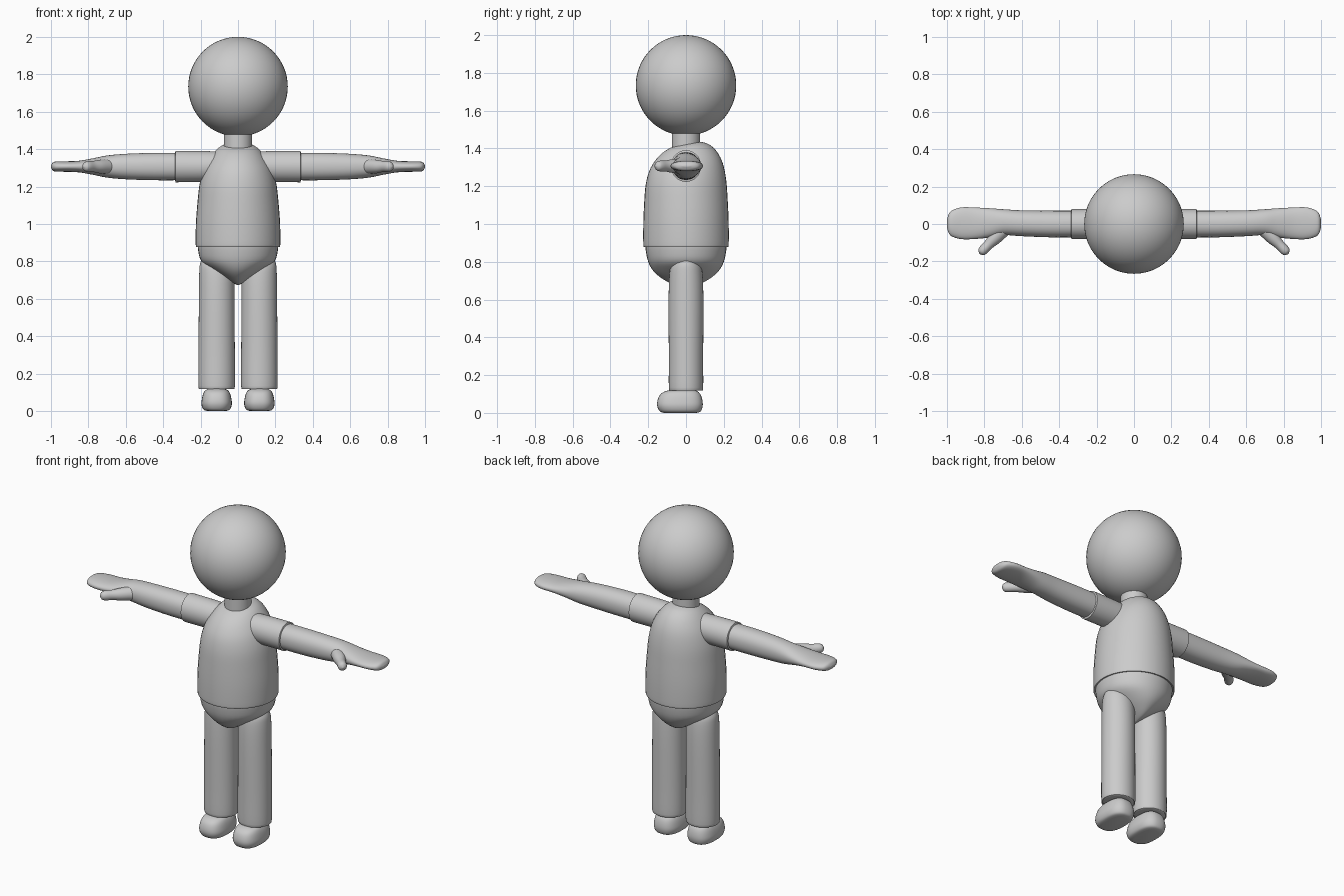
import bpy, bmesh
from math import sin, cos, pi, copysign, radians
from mathutils import Vector, Matrix

cube = bpy.data.objects.get("Cube")
if cube:
    bpy.data.objects.remove(cube)

grey = bpy.data.materials.new("plain grey")
grey.use_nodes = True
COLOUR = (0.6, 0.6, 0.6, 1)
grey.diffuse_color = COLOUR
grey.node_tree.nodes["Principled BSDF"].inputs["Base Color"].default_value = COLOUR


def smooth_profile(rings, steps=4):
    """Catmull-Rom interpolation between the given rings."""
    pts = [Vector(r) for r in rings]
    pts = [pts[0]] + pts + [pts[-1]]
    out = []
    for a, b, c, d in zip(pts, pts[1:], pts[2:], pts[3:]):
        for i in range(steps):
            t = i / steps
            out.append(b + (c - a) * (t / 2) + (a * 2 - b * 5 + c * 4 - d) * (t * t / 2)
                       + (b * 3 - a - c * 3 + d) * (t ** 3 / 2))
    return out + [pts[-1]]


def finish(bm, name, angle=40):
    bmesh.ops.recalc_face_normals(bm, faces=bm.faces)
    mesh = bpy.data.meshes.new(name)
    bm.to_mesh(mesh)
    bm.free()
    mesh.materials.append(grey)
    obj = bpy.data.objects.new(name, mesh)
    bpy.context.collection.objects.link(obj)
    bpy.ops.object.select_all(action='DESELECT')
    obj.select_set(True)
    bpy.context.view_layer.objects.active = obj
    bpy.ops.object.shade_smooth_by_angle(angle=radians(angle))
    return obj


def loft(name, rings, matrix=Matrix(), power=2.0, smooth=True, slant=None, sides=40):
    """Rings are (height, centre v, half u, half v), stacked along local z."""
    bm = bmesh.new()
    loops = []
    for h, cv, hu, hv in (smooth_profile(rings) if smooth else rings):
        loop = []
        for i in range(sides):
            c, s = cos(2 * pi * i / sides), sin(2 * pi * i / sides)
            u = copysign(abs(c) ** (2 / power), c) * max(hu, 0.001)
            v = cv + copysign(abs(s) ** (2 / power), s) * max(hv, 0.001)
            z = h + (slant(h) * v if slant else 0)
            loop.append(bm.verts.new(matrix @ Vector((u, v, z))))
        loops.append(loop)
    for low, high in zip(loops, loops[1:]):
        for i in range(sides):
            j = (i + 1) % sides
            bm.faces.new((low[i], low[j], high[j], high[i]))
    bm.faces.new(loops[0])
    bm.faces.new(loops[-1])
    return finish(bm, name)


# Head
bm = bmesh.new()
bmesh.ops.create_uvsphere(bm, u_segments=48, v_segments=32, radius=0.266,
                          matrix=Matrix.Translation((0, 0, 1.734)))
finish(bm, "head")

# Neck
loft("neck", [(1.34, 0, 0.075, 0.075), (1.52, 0, 0.075, 0.075)], smooth=False)

# Shirt body, with the collar sloping down to the front
loft("shirt_body", [(0.88, 0, 0.222, 0.222), (0.89, 0, 0.226, 0.226), (1.0, 0, 0.225, 0.226),
                    (1.12, 0, 0.216, 0.221), (1.22, 0, 0.204, 0.213), (1.3, 0, 0.18, 0.195),
                    (1.36, 0, 0.145, 0.163), (1.4, 0, 0.11, 0.122), (1.42, 0, 0.078, 0.08)],
     slant=lambda h: max(0, h - 1.15) * 0.7)

# Hips, pinched to a wedge between the legs
loft("hips", [(0.9, 0, 0.215, 0.215), (0.86, 0, 0.213, 0.213), (0.8, 0, 0.195, 0.2),
              (0.75, 0, 0.13, 0.172), (0.71, 0, 0.067, 0.125), (0.685, 0, 0.025, 0.075),
              (0.673, 0, 0.004, 0.02)])

for side, label in ((1, "left"), (-1, "right")):
    mirror = Matrix.Scale(side, 4, (1, 0, 0))
    # Local z runs outward along x, local u runs down, local v is depth
    outward = mirror @ Matrix.Translation((0, 0, 1.307)) @ Matrix.Rotation(pi / 2, 4, 'Y')

    # Sleeve
    loft(label + "_sleeve", [(0.08, 0, 0.08, 0.08), (0.2, 0, 0.083, 0.08),
                             (0.333, 0, 0.084, 0.08), (0.336, 0, 0.076, 0.074)],
         outward, smooth=False)

    # Arm flattening into a mitten hand
    loft(label + "_arm", [(0.3, 0, 0.073, 0.071), (0.45, 0, 0.073, 0.071), (0.6, 0.004, 0.068, 0.069),
                          (0.7, 0.01, 0.059, 0.069), (0.77, 0.006, 0.045, 0.078),
                          (0.85, 0.004, 0.031, 0.084), (0.92, 0.004, 0.028, 0.085),
                          (0.97, 0.003, 0.027, 0.071), (0.99, 0.002, 0.021, 0.051),
                          (1.0, 0.002, 0.004, 0.018)], outward, power=2.2)

    # Thumb, angled forward and outward
    direction = Vector((0.13, -0.135, 0))
    thumb = (mirror @ Matrix.Translation((0.7, -0.03, 1.307))
             @ direction.to_track_quat('Z', 'Y').to_matrix().to_4x4())
    loft(label + "_thumb", [(0, 0, 0.04, 0.04), (0.06, 0, 0.036, 0.036), (0.11, 0, 0.027, 0.029),
                            (0.15, 0, 0.026, 0.028), (0.17, 0, 0.02, 0.021),
                            (0.18, 0, 0.003, 0.003)], thumb, sides=20)

    # Leg
    hip = mirror @ Matrix.Translation((0.114, 0, 0))
    loft(label + "_leg", [(0.118, 0, 0.075, 0.075), (0.122, 0, 0.09, 0.085), (0.135, 0, 0.097, 0.091),
                          (0.3, 0, 0.097, 0.091), (0.6, 0, 0.095, 0.092), (0.74, 0, 0.093, 0.087),
                          (0.79, 0, 0.088, 0.075), (0.83, 0, 0.07, 0.05)], hip)

    # Foot
    loft(label + "_foot", [(0, -0.03, 0.045, 0.085), (0.008, -0.03, 0.07, 0.108),
                           (0.035, -0.032, 0.081, 0.12), (0.065, -0.032, 0.079, 0.119),
                           (0.095, -0.03, 0.071, 0.108), (0.113, -0.025, 0.058, 0.088),
                           (0.122, -0.02, 0.03, 0.06)], hip, power=2.6)
